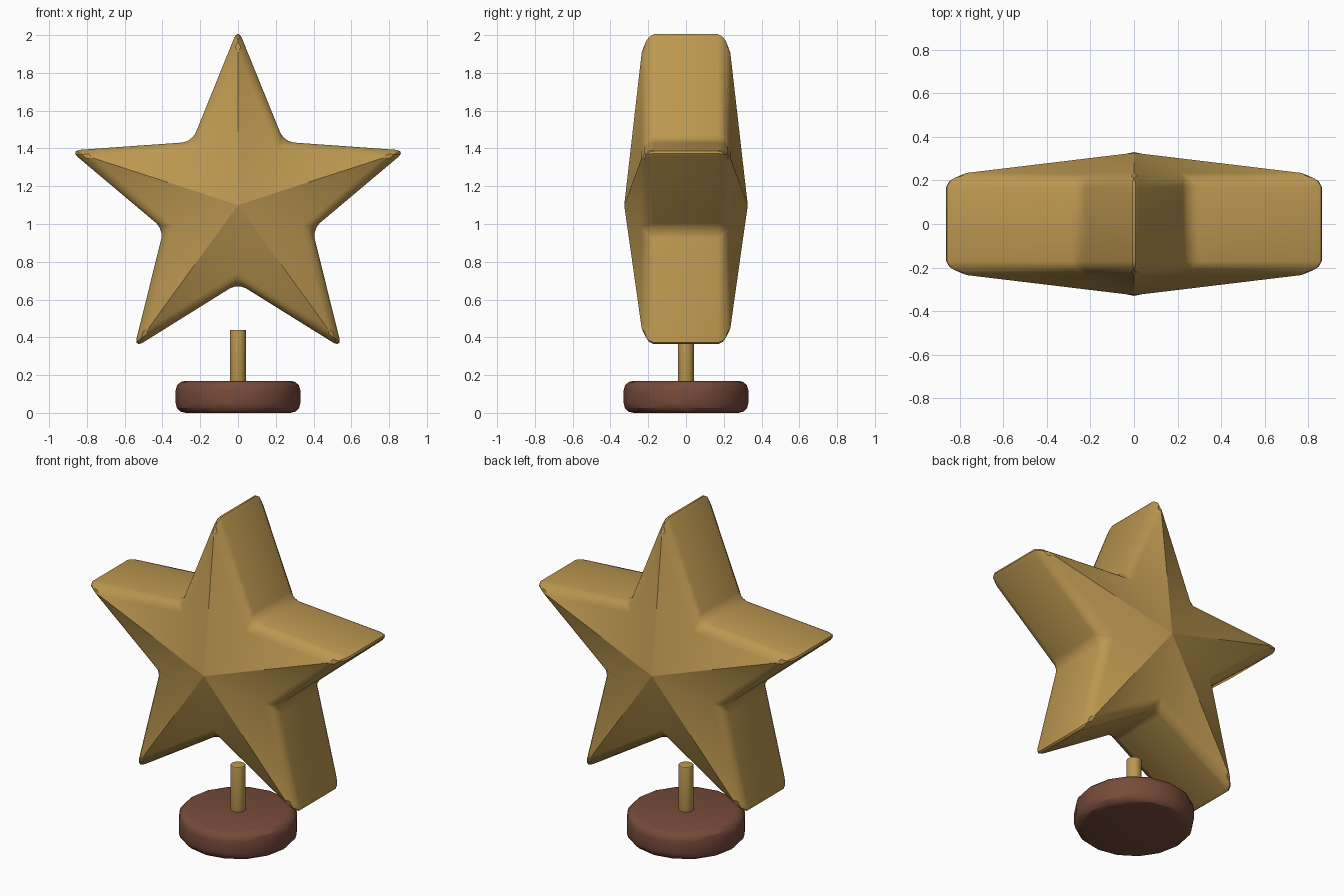
import bpy, bmesh, math

if "Cube" in bpy.data.objects:
    bpy.data.objects.remove(bpy.data.objects["Cube"])


def material(name, rgb):
    m = bpy.data.materials.new(name)
    m.diffuse_color = (*rgb, 1)
    m.use_nodes = True
    m.node_tree.nodes["Principled BSDF"].inputs["Base Color"].default_value = m.diffuse_color
    return m


GOLD = material("gold", (0.50, 0.31, 0.08))
BROWN = material("brown wood", (0.18, 0.07, 0.042))


def finish(ob, name, mat, width):
    """Name, colour, round the hard edges and smooth the shading."""
    ob.name = name
    ob.data.materials.append(mat)
    bpy.ops.object.select_all(action='DESELECT')
    ob.select_set(True)
    bpy.context.view_layer.objects.active = ob
    mod = ob.modifiers.new("rounding", 'BEVEL')
    mod.width, mod.segments = width, 3
    mod.limit_method, mod.angle_limit = 'ANGLE', math.radians(40)
    mod.use_clamp_overlap = False
    bpy.ops.object.modifier_apply(modifier=mod.name)
    bpy.ops.object.shade_smooth_by_angle(angle=math.radians(30))


def cylinder(name, mat, sides, radius, z0, z1, width):
    bpy.ops.mesh.primitive_cylinder_add(vertices=sides, radius=radius, depth=z1 - z0,
                                        location=(0, 0, (z0 + z1) / 2))
    finish(bpy.context.object, name, mat, width)


# round base and short post
cylinder("base", BROWN, 16, 0.33, 0.0, 0.17, 0.05)
cylinder("post", GOLD, 16, 0.042, 0.15, 0.44, 0.005)

# five-pointed star: thick rim with a shallow faceted pyramid on both faces
CENTRE, TIP, VALLEY, RIM, PEAK = 1.1, 0.935, 0.414, 0.22, 0.327
bm = bmesh.new()
rings, peaks = [], []
for side in (-1, 1):
    ring = []
    for i in range(10):
        a, r = i * math.pi / 5, VALLEY if i % 2 else TIP
        ring.append(bm.verts.new((r * math.sin(a), side * RIM, CENTRE + r * math.cos(a))))
    rings.append(ring)
    peaks.append(bm.verts.new((0, side * PEAK, CENTRE)))
for i in range(10):
    j = (i + 1) % 10
    bm.faces.new((rings[0][i], rings[0][j], rings[1][j], rings[1][i]))
    for ring, peak in zip(rings, peaks):
        bm.faces.new((ring[i], ring[j], peak))
bmesh.ops.recalc_face_normals(bm, faces=bm.faces[:])
mesh = bpy.data.meshes.new("star")
bm.to_mesh(mesh)
bm.free()
star = bpy.data.objects.new("star", mesh)
bpy.context.collection.objects.link(star)
finish(star, "star", GOLD, 0.05)
